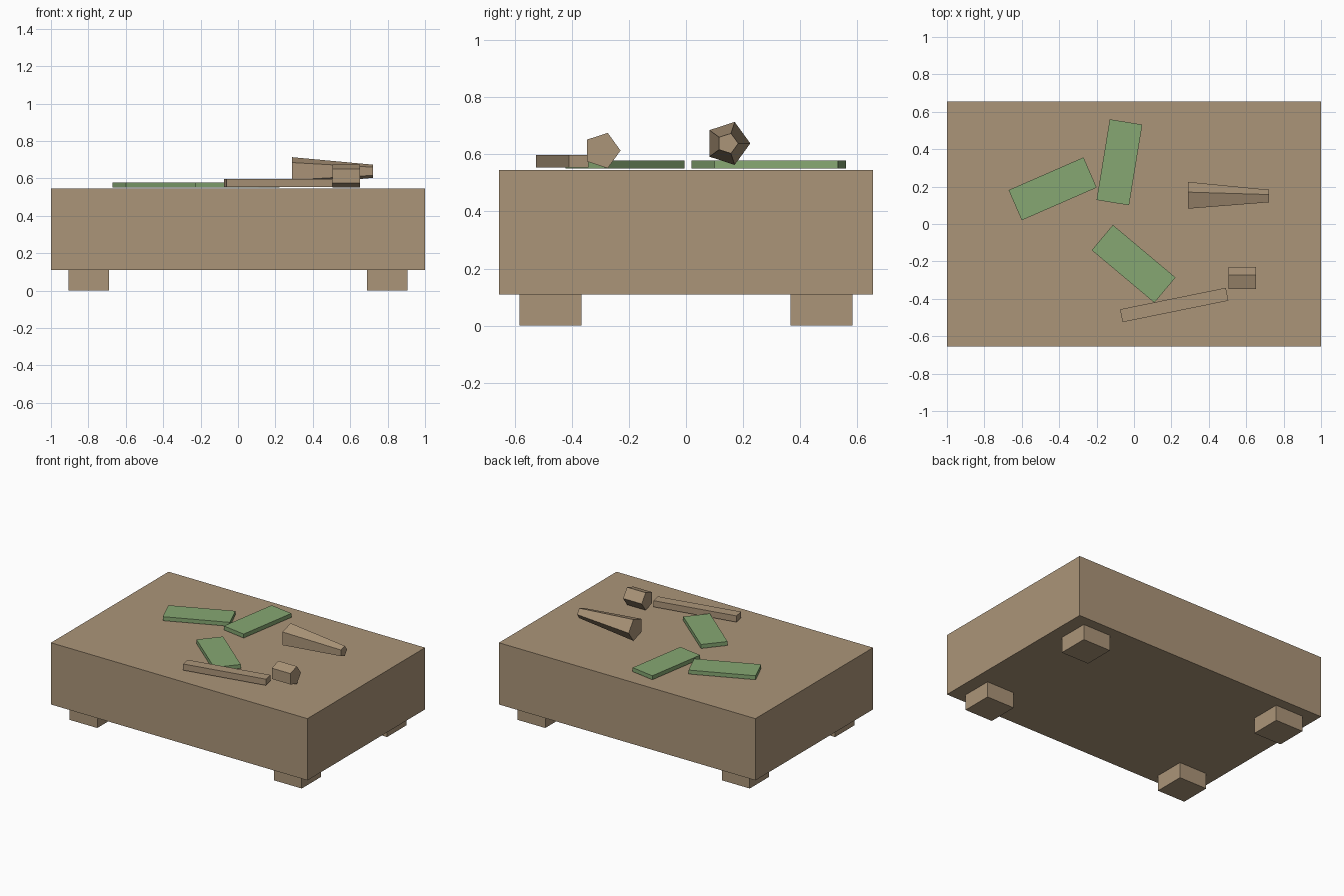
import bpy
import bmesh
from math import sin, cos, tau, radians
from mathutils import Matrix

cube = bpy.data.objects.get("Cube")
if cube:
    bpy.data.objects.remove(cube, do_unlink=True)


def make_material(name, rgb):
    mat = bpy.data.materials.new(name)
    mat.use_nodes = True
    mat.diffuse_color = (*rgb, 1)
    mat.node_tree.nodes["Principled BSDF"].inputs["Base Color"].default_value = (*rgb, 1)
    return mat


wood = make_material("wood_brown", (0.41, 0.30, 0.19))
leaf = make_material("leaf_green", (0.24, 0.39, 0.17))


def finish(name, bm, mat):
    bmesh.ops.recalc_face_normals(bm, faces=bm.faces[:])
    mesh = bpy.data.meshes.new(name)
    bm.to_mesh(mesh)
    bm.free()
    mesh.materials.append(mat)
    obj = bpy.data.objects.new(name, mesh)
    bpy.context.collection.objects.link(obj)
    return obj


def box(name, center, size, z_range, mat, angle=0):
    """Flat box lying between two heights, turned about z."""
    low, high = z_range
    bm = bmesh.new()
    bmesh.ops.create_cube(bm, size=1, matrix=Matrix.Diagonal((*size, high - low, 1)))
    obj = finish(name, bm, mat)
    obj.location = (*center, (low + high) / 2)
    obj.rotation_euler.z = radians(angle)
    return obj


def log(name, y, z, ends, mat):
    """Five-sided log along x; ends holds (x, radius) pairs."""
    bm = bmesh.new()
    rings = []
    for x, radius in ends:
        ring = [bm.verts.new((x, y + radius * cos(tau * i / 5), z + radius * sin(tau * i / 5)))
                for i in range(5)]
        bm.faces.new(ring)
        rings.append(ring)
    a, b = rings
    for i in range(5):
        j = (i + 1) % 5
        bm.faces.new((a[i], a[j], b[j], b[i]))
    return finish(name, bm, mat)


# Table block and four feet
box("table_block", (0, 0), (2, 1.31), (0.11, 0.545), wood)
for side, sx in (("right", -1), ("left", 1)):
    for end, sy in (("front", -1), ("back", 1)):
        box(f"{end}_{side}_foot", (0.797 * sx, 0.475 * sy), (0.217, 0.217), (0, 0.11), wood)

# Green leaf slabs scattered on top
for i, (x, y, angle) in enumerate([(-0.435, 0.188, 23.6), (-0.112, 0.33, 80.7), (-0.002, -0.213, -40)]):
    if i == 1:
        x = -0.112 + 0.034
    box(f"leaf_slab_{i + 1}", (x, y), (0.437, 0.176), (0.55, 0.578), leaf, angle)

# Loose stick and five-sided logs
box("stick", (0.215, -0.433), (0.577, 0.07), (0.553, 0.597), wood, 11.5)
log("short_log", -0.294, 0.613, ((0.506, 0.065), (0.651, 0.065)), wood)
log("tapered_log", 0.146, 0.638, ((0.29, 0.079), (0.722, 0.037)), wood)
